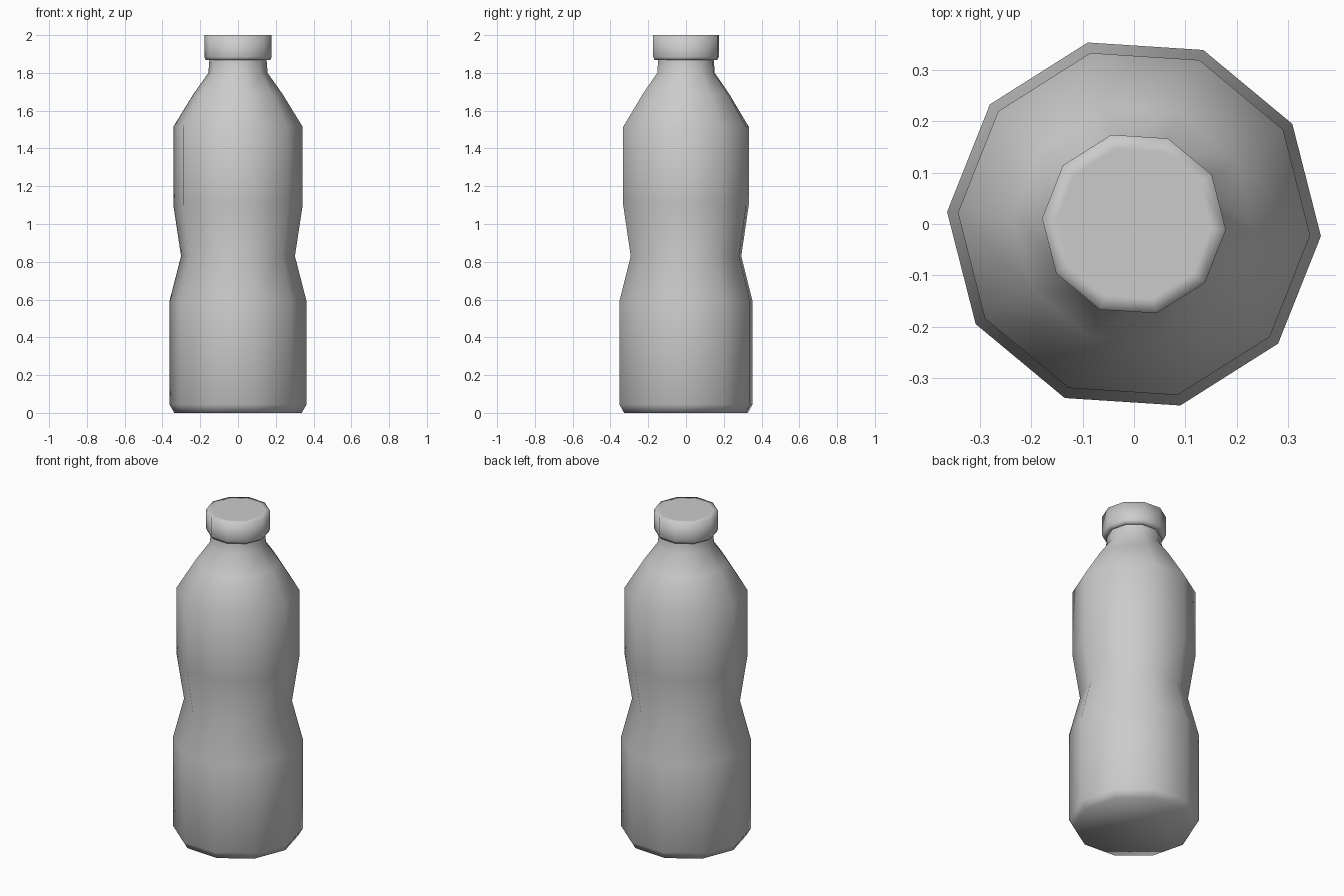
import bpy, bmesh, math

if "Cube" in bpy.data.objects:
    bpy.data.objects.remove(bpy.data.objects["Cube"])

SIDES = 10
START = math.radians(-3.7)


def lathe(name, profile, close_bottom=False, close_top=False):
    """Revolve (radius, z) points into a ten-sided smooth-shaded shell."""
    bm = bmesh.new()
    rings = []
    for r, z in profile:
        angles = [START + math.tau * i / SIDES for i in range(SIDES)]
        rings.append([bm.verts.new((r * math.cos(a), r * math.sin(a), z)) for a in angles])
    for low, high in zip(rings, rings[1:]):
        for i in range(SIDES):
            j = (i + 1) % SIDES
            bm.faces.new((low[i], low[j], high[j], high[i]))
    if close_bottom:
        bm.faces.new(rings[0][::-1])
    if close_top:
        bm.faces.new(rings[-1])
    for f in bm.faces:
        f.smooth = True
    mesh = bpy.data.meshes.new(name)
    bm.to_mesh(mesh)
    bm.free()
    obj = bpy.data.objects.new(name, mesh)
    bpy.context.collection.objects.link(obj)
    return obj


# Bottle body: chamfered base, pinched waist, tapered shoulder and neck
lathe("bottle_body", [
    (0.338, 0.0), (0.364, 0.045), (0.364, 0.59), (0.302, 0.83),
    (0.343, 1.10), (0.343, 1.515), (0.235, 1.69), (0.157, 1.80), (0.152, 1.868),
], close_bottom=True)

# Screw cap: underside lip, small lower chamfer, flat top with inset rim
lathe("bottle_cap", [
    (0.152, 1.868), (0.172, 1.868), (0.179, 1.885), (0.179, 2.0), (0.150, 2.0),
], close_top=True)
